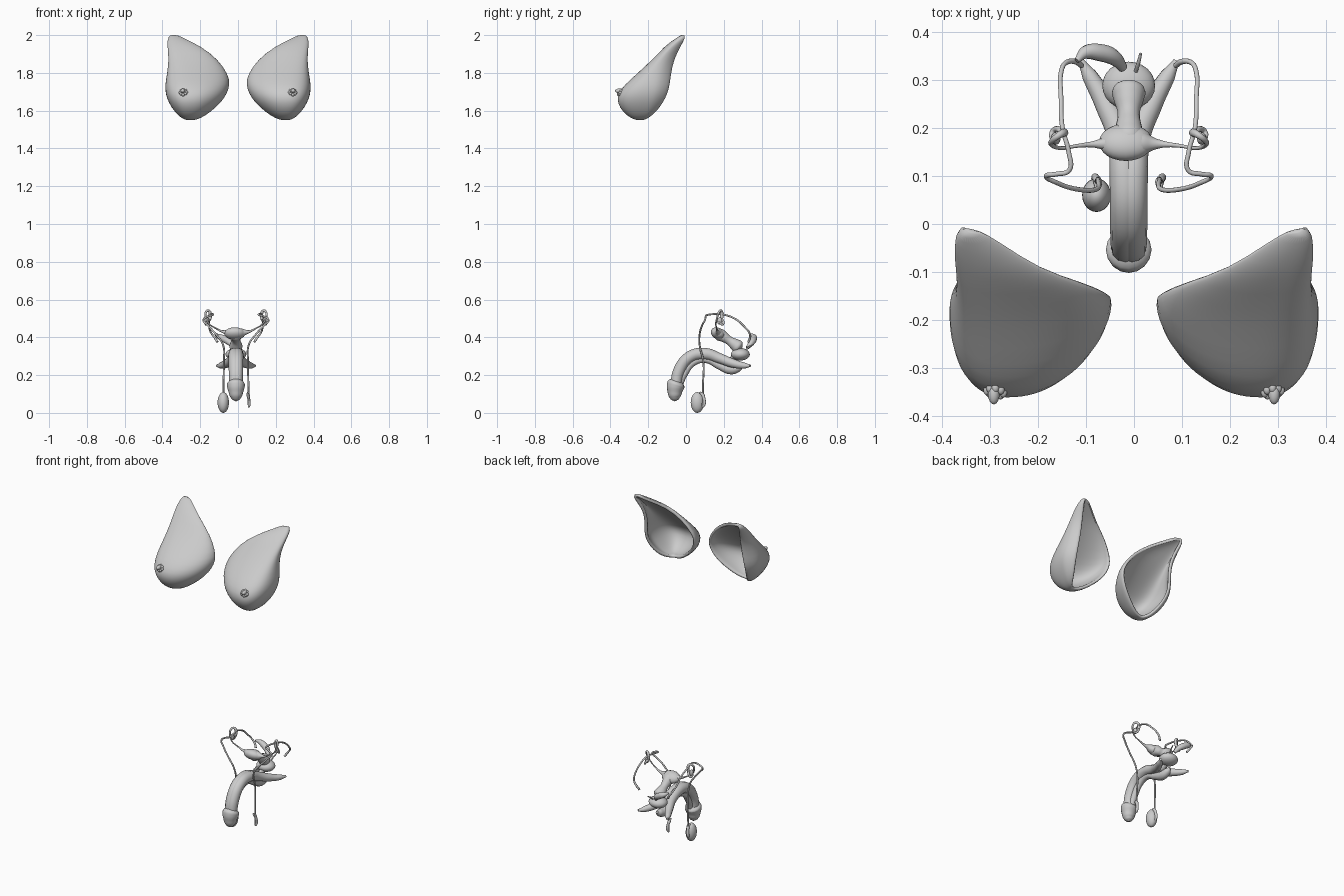
import bpy, math
from mathutils import Vector

grey = bpy.data.materials.new("light_grey")
grey.diffuse_color = (0.6, 0.6, 0.6, 1)
CX = -0.011  # centre line of the lower organs


def finish(ob, name):
    ob.name = name
    ob.data.materials.clear()
    ob.data.materials.append(grey)
    bpy.ops.object.select_all(action='DESELECT')
    bpy.context.view_layer.objects.active = ob
    ob.select_set(True)
    bpy.ops.object.shade_smooth_by_angle(angle=math.radians(60))
    return ob


def tube(name, pts, side=1, res=6, bevel=4):
    """Smooth tube through (x offset, y, z, radius) points."""
    cu = bpy.data.curves.new(name, 'CURVE')
    cu.dimensions = '3D'
    cu.bevel_depth = 1
    cu.bevel_resolution = bevel
    cu.resolution_u = res
    cu.use_fill_caps = True
    sp = cu.splines.new('BEZIER')
    sp.radius_interpolation = 'CARDINAL'
    sp.bezier_points.add(len(pts) - 1)
    for bp, (x, y, z, r) in zip(sp.bezier_points, pts):
        bp.co = (CX + side * x, y, z)
        bp.radius = r
        bp.handle_left_type = bp.handle_right_type = 'AUTO'
    ob = bpy.data.objects.new(name, cu)
    bpy.context.collection.objects.link(ob)
    bpy.ops.object.select_all(action='DESELECT')
    bpy.context.view_layer.objects.active = ob
    ob.select_set(True)
    bpy.ops.object.convert(target='MESH')
    return finish(bpy.context.object, name)


def ball(name, loc, size, rot=(0, 0, 0)):
    bpy.ops.mesh.primitive_uv_sphere_add(segments=24, ring_count=14, location=loc, rotation=rot)
    ob = bpy.context.object
    ob.scale = size
    return finish(ob, name)


# Breast shells: slices of (z, outer x, inner x, outer rim y, inner rim y, front y)
SLICES = [
    (2.002, .358, .322, -.006, -.012, -.024),
    (1.982, .374, .282, -.002, -.035, -.055),
    (1.940, .374, .193, -.025, -.095, -.114),
    (1.870, .366, .102, -.060, -.122, -.178),
    (1.790, .377, .049, -.075, -.143, -.265),
    (1.740, .386, .041, -.080, -.152, -.322),
    (1.690, .385, .056, -.092, -.163, -.362),
    (1.640, .367, .090, -.118, -.178, -.364),
    (1.590, .333, .148, -.155, -.203, -.333),
    (1.560, .300, .195, -.195, -.222, -.292),
    (1.549, .270, .235, -.225, -.235, -.258),
]
N, CURL = 18, 4


def slice_points(z, xo, xi, yo, yi, yf):
    """Open arc: rim curling in on the outer side, round the front, to the inner rim."""
    w = xo - xi
    yw = yo - .27 * w
    pts = []
    for k in range(CURL, 0, -1):
        s = k / CURL
        pts.append((xo - .14 * w * s * s, yw + (yo - yw) * s, z))
    depth = (yw + yi) / 2 - yf
    for i in range(N + 1):
        a = math.pi * i / N
        c = math.copysign(abs(math.cos(a)) ** .9, math.cos(a))
        t = (1 - c) / 2
        pts.append((xo - w * t + .09 * w * math.sin(a) ** 2,
                    yw + (yi - yw) * t - depth * math.sin(a) ** .9, z))
    return pts


def breast(name, side):
    verts = [(side * x, y, z) for s in SLICES for x, y, z in slice_points(*s)]
    w = N + CURL + 1
    faces = [(j * w + i, j * w + i + 1, (j + 1) * w + i + 1, (j + 1) * w + i)
             for j in range(len(SLICES) - 1) for i in range(w - 1)]
    # close the tip and the underside
    faces += [tuple(range(w))[::-1], tuple(range((len(SLICES) - 1) * w, len(SLICES) * w))]
    me = bpy.data.meshes.new(name)
    me.from_pydata(verts, [], faces)
    ob = bpy.data.objects.new(name, me)
    bpy.context.collection.objects.link(ob)
    # normals face outwards so that the wall thickens inwards
    if me.polygons[5 * (w - 1) + w // 2].normal.y > 0:
        me.flip_normals()
    finish(ob, name)
    s = ob.modifiers.new("wall", 'SOLIDIFY')
    s.thickness = .018
    s.offset = -1
    sub = ob.modifiers.new("smooth", 'SUBSURF')
    sub.levels = sub.render_levels = 1
    return ob


for side, label in ((1, "left"), (-1, "right")):
    shell = breast(label + "_breast_shell", side)
    # nipple: a puckered ring of small lobes seated on the shell
    bpy.context.view_layer.update()
    hit = shell.closest_point_on_mesh(Vector((side * .292, -.40, 1.705)))[1]
    seat = Vector((side * .292, hit.y, 1.705))
    ball(label + "_nipple", seat, (.012, .022, .012))
    for k in range(8):
        a = k * math.tau / 8
        dx, dz = .019 * math.cos(a), .019 * math.sin(a)
        p = shell.closest_point_on_mesh(seat + Vector((dx, -.01, dz)))[1]
        ball(label + "_nipple_lobe", p, (.008, .011, .008))

# Shaft: paired upper bodies that part into the rear roots
for side, label in ((1, "left"), (-1, "right")):
    tube(label + "_shaft_body", [
        (.007, -.056, .13, .029), (.007, -.036, .225, .031), (.008, .022, .297, .031),
        (.009, .10, .313, .031), (.018, .18, .288, .027), (.048, .25, .262, .023),
        (.082, .31, .25, .016), (.100, .340, .25, .007)], side)
# Lower shaft body ending in a bulb
tube("lower_shaft_body", [
    (0, -.045, .12, .018), (0, -.010, .205, .019), (0, .04, .268, .019), (0, .11, .282, .019),
    (0, .18, .250, .022), (0, .24, .23, .026), (0, .28, .24, .020), (0, .30, .25, .008)])
tube("shaft_head", [
    (0, -.044, .172, .029), (0, -.050, .158, .044), (0, -.055, .143, .047), (0, -.059, .115, .040),
    (0, -.059, .088, .032), (0, -.057, .070, .019), (0, -.056, .062, .004)], bevel=6)

# Gland and bladder neck at the back
ball("rear_gland", (CX, .288, .310), (.055, .050, .033))
tube("gland_duct", [(0, .27, .30, .018), (0, .23, .275, .016), (0, .17, .262, .012)])

# Uterus: neck, body and broad upper end
tube("uterus", [
    (0, .292, .338, .012), (0, .280, .347, .033), (0, .258, .363, .031), (0, .230, .382, .023),
    (0, .200, .402, .028), (0, .175, .416, .032), (0, .155, .424, .020)], bevel=6)
ball("uterus_top", (CX - .006, .170, .420), (.056, .041, .030), (-.5, 0, 0))

# Egg tubes with curled ends
for side, label in ((1, "left"), (-1, "right")):
    tube(label + "_egg_tube", [
        (.030, .168, .424, .024), (.050, .167, .427, .014), (.072, .166, .431, .007),
        (.105, .163, .447, .004), (.140, .158, .470, .004), (.160, .165, .505, .005),
        (.158, .175, .535, .006), (.145, .185, .541, .007), (.135, .190, .520, .009),
        (.138, .188, .495, .008)], side)
    tube(label + "_tube_fringe", [
        (.137, .188, .498, .008), (.148, .198, .480, .006), (.158, .192, .468, .006),
        (.160, .178, .480, .004), (.150, .172, .500, .004)], side, bevel=3)
    ball(label + "_ovary", (CX + side * .152, .178, .487), (.010, .013, .020))

    # Long duct looping from below, over the top and round to the back
    tube(label + "_long_duct", [
        (.068, .088, .035, .005), (.066, .090, .15, .005), (.064, .092, .27, .005),
        (.068, .072, .36, .005), (.105, .072, .415, .005), (.150, .086, .465, .005),
        (.172, .100, .492, .005), (.150, .104, .510, .005), (.124, .112, .518, .005),
        (.125, .150, .523, .005), (.138, .200, .520, .005), (.141, .265, .495, .005),
        (.141, .315, .450, .005), (.132, .335, .425, .005), (.110, .338, .395, .006),
        (.098, .330, .375, .006)], side, bevel=3)
    # Coiled tube beside the testis
    tube(label + "_coil", [
        (.068, .088, .030, .005), (.070, .096, .045, .008), (.068, .095, .075, .008),
        (.064, .085, .100, .009), (.066, .072, .108, .005)], side, bevel=3)

# Single testis and single seed gland, on one side only
ball("testis", (-.078, .060, .055), (.030, .035, .055))
tube("seed_gland", [
    (-.108, .340, .415, .006), (-.090, .357, .405, .014), (-.060, .357, .390, .018),
    (-.030, .346, .370, .016), (-.012, .325, .345, .010)])
# Short cut duct stub on the other side
tube("duct_stub", [(.014, .315, .330, .004), (.020, .335, .350, .004), (.025, .355, .362, .003)])
